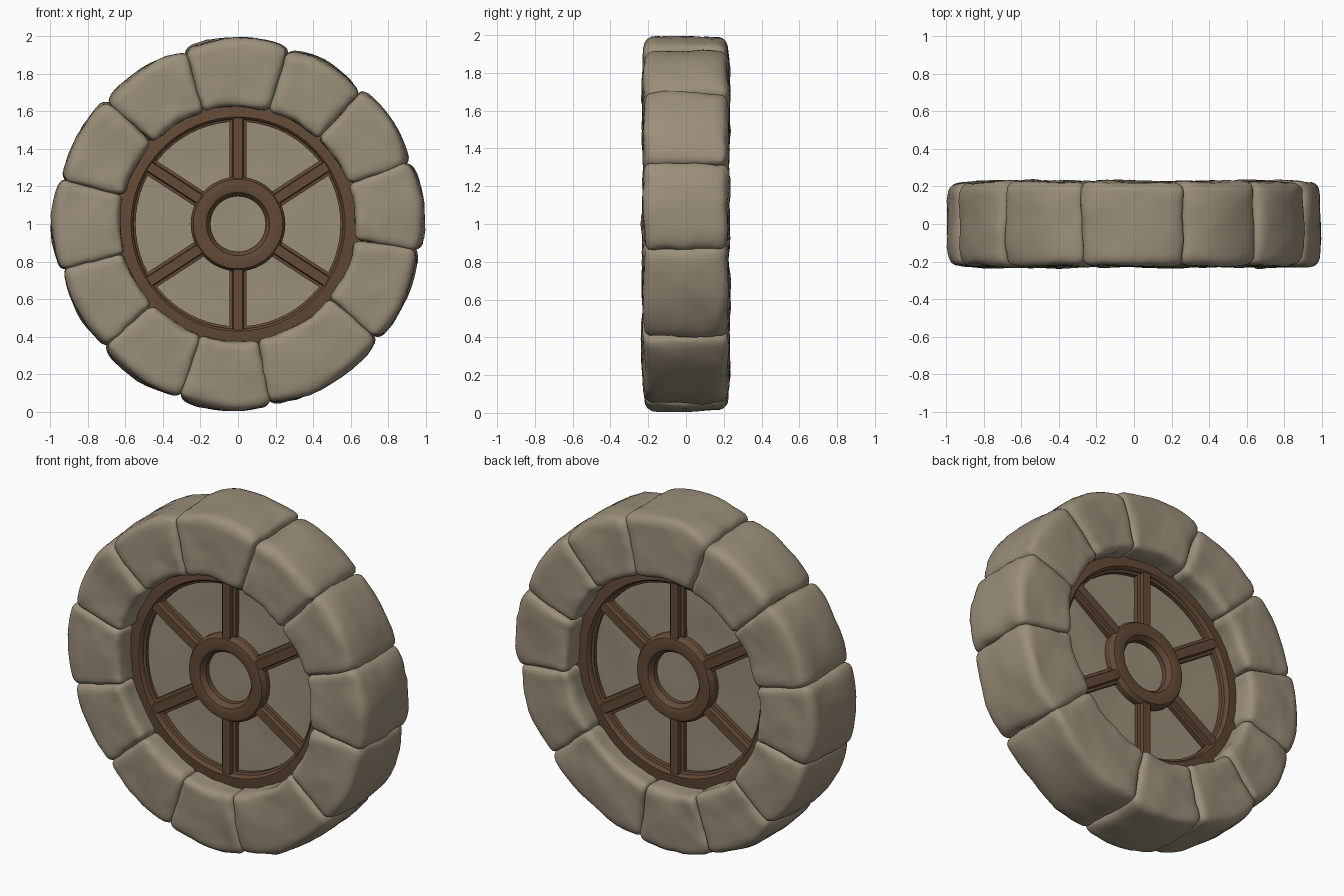
import bpy, bmesh, math
from mathutils import Vector, noise

if "Cube" in bpy.data.objects:
    bpy.data.objects.remove(bpy.data.objects["Cube"])

def material(name, rgb):
    m = bpy.data.materials.new(name)
    m.diffuse_color = (*rgb, 1)
    m.use_nodes = True
    m.node_tree.nodes["Principled BSDF"].inputs["Base Color"].default_value = m.diffuse_color
    return m

STONE = material("tan stone", (0.33, 0.275, 0.195))
WOOD = material("brown wood", (0.125, 0.068, 0.038))
CENTRE = Vector((0, 0, 1))

def finish(bm, name, mat, angle):
    bmesh.ops.recalc_face_normals(bm, faces=bm.faces)
    me = bpy.data.meshes.new(name)
    bm.to_mesh(me)
    bm.free()
    me.materials.append(mat)
    ob = bpy.data.objects.new(name, me)
    bpy.context.collection.objects.link(ob)
    ob.select_set(True)
    bpy.context.view_layer.objects.active = ob
    bpy.ops.object.shade_smooth_by_angle(angle=math.radians(angle))
    ob.select_set(False)
    return ob

def polar(r, a, y):
    return Vector((r * math.cos(a), y, r * math.sin(a))) + CENTRE

# Rounded, weathered wedge stone between two angles
def stone(i, a0, a1, r_out):
    bm = bmesh.new()
    bmesh.ops.create_cube(bm, size=2)
    bmesh.ops.subdivide_edges(bm, edges=bm.edges, cuts=15, use_grid_fill=True)
    r_in = 0.625
    mid, rm = (a0 + a1) / 2, (r_in + r_out) / 2
    half = Vector(((a1 - a0) / 2 * rm + 0.003, 0.23, (r_out - r_in) / 2))
    rad = 0.042
    for v in bm.verts:
        p = Vector([math.sin(c * math.pi / 2) * h for c, h in zip(v.co, half)])
        core = Vector([max(-h + rad, min(h - rad, c)) for c, h in zip(p, half)])
        d = p - core
        if d.length > 1e-6:
            p = core + d.normalized() * rad
        # taper the outer rim and flatten the arc a little
        out = (p.z / half.z + 1) / 2
        p.y *= 1 - 0.05 * out ** 3
        p.z -= 0.018 * out * (p.x / half.x) ** 2
        p.z -= 0.018 * out * (p.y / half.y) ** 4
        seed = Vector((i * 7.3, i * 3.1, i * 1.7))
        n = noise.noise_vector(p * 5 + seed) * 0.012 + noise.noise_vector(p * 16 + seed) * 0.006
        p += n
        v.co = polar(rm + p.z, mid - p.x / rm, p.y)
    finish(bm, f"stone_{i + 1}", STONE, 50)

bounds = [19.6, 47, 74.4, 106.8, 136.7, 166.1, 194.5, 222.8, 251.5, 280, 320.8, 352, 379.6]
outer = [0.985, 0.98, 0.995, 0.975, 0.98, 0.995, 0.975, 0.985, 0.995, 0.985, 0.98, 0.995]
for i, r in enumerate(outer):
    stone(i, math.radians(bounds[i]), math.radians(bounds[i + 1]), r)

# Ring turned from a (radius, y) front profile, mirrored to the back
def ring(name, half_profile, mat, n=64):
    prof = half_profile + [(r, -y) for r, y in reversed(half_profile)]
    bm = bmesh.new()
    loops = [[bm.verts.new(polar(r, 2 * math.pi * k / n, y)) for r, y in prof] for k in range(n)]
    for k in range(n):
        a, b = loops[k], loops[(k + 1) % n]
        for j in range(len(prof)):
            m = (j + 1) % len(prof)
            bm.faces.new((a[j], a[m], b[m], b[j]))
    finish(bm, name, mat, 30)

ring("outer_frame", [(0.66, -0.105), (0.57, -0.115), (0.562, -0.107), (0.558, -0.09), (0.545, -0.085)], WOOD)
ring("hub_ring", [(0.252, -0.095), (0.238, -0.118), (0.192, -0.125), (0.168, -0.118), (0.155, -0.1), (0.148, -0.09)], WOOD, 48)

# Spokes with chamfered front and back
def spoke(i, deg):
    a = math.radians(deg)
    along = Vector((math.cos(a), 0, math.sin(a)))
    side = Vector((-math.sin(a), 0, math.cos(a)))
    half = [(-0.046, -0.085), (-0.03, -0.088), (-0.025, -0.11)]
    half += [(-s, y) for s, y in reversed(half)]
    sec = half + [(s, -y) for s, y in reversed(half)]
    bm = bmesh.new()
    ends = [[bm.verts.new(CENTRE + along * r + side * s + Vector((0, y, 0))) for s, y in sec]
            for r in (0.2, 0.6)]
    for j in range(len(sec)):
        m = (j + 1) % len(sec)
        bm.faces.new((ends[0][j], ends[0][m], ends[1][m], ends[1][j]))
    bm.faces.new(ends[0])
    bm.faces.new(ends[1])
    finish(bm, f"spoke_{i + 1}", WOOD, 30)

for i, deg in enumerate((33, 90, 147, 213, 270, 327)):
    spoke(i, deg)

# Stone slab behind the spokes, gently uneven on both sides
bm = bmesh.new()
N, R = 48, 12
for s in (-1, 1):
    mid = bm.verts.new(polar(0, 0, s * 0.06))
    prev = None
    for j in range(1, R + 1):
        cur = []
        for k in range(N):
            p = polar(0.64 * j / R, 2 * math.pi * k / N, s * 0.06)
            p.y += s * 0.008 * noise.noise(p * 5)
            cur.append(bm.verts.new(p))
        for k in range(N):
            m = (k + 1) % N
            if prev:
                bm.faces.new((prev[k], cur[k], cur[m], prev[m]))
            else:
                bm.faces.new((mid, cur[k], cur[m]))
        prev = cur
    if s < 0:
        rim = prev
for k in range(N):
    m = (k + 1) % N
    bm.faces.new((rim[k], prev[k], prev[m], rim[m]))
finish(bm, "centre_slab", STONE, 40)
